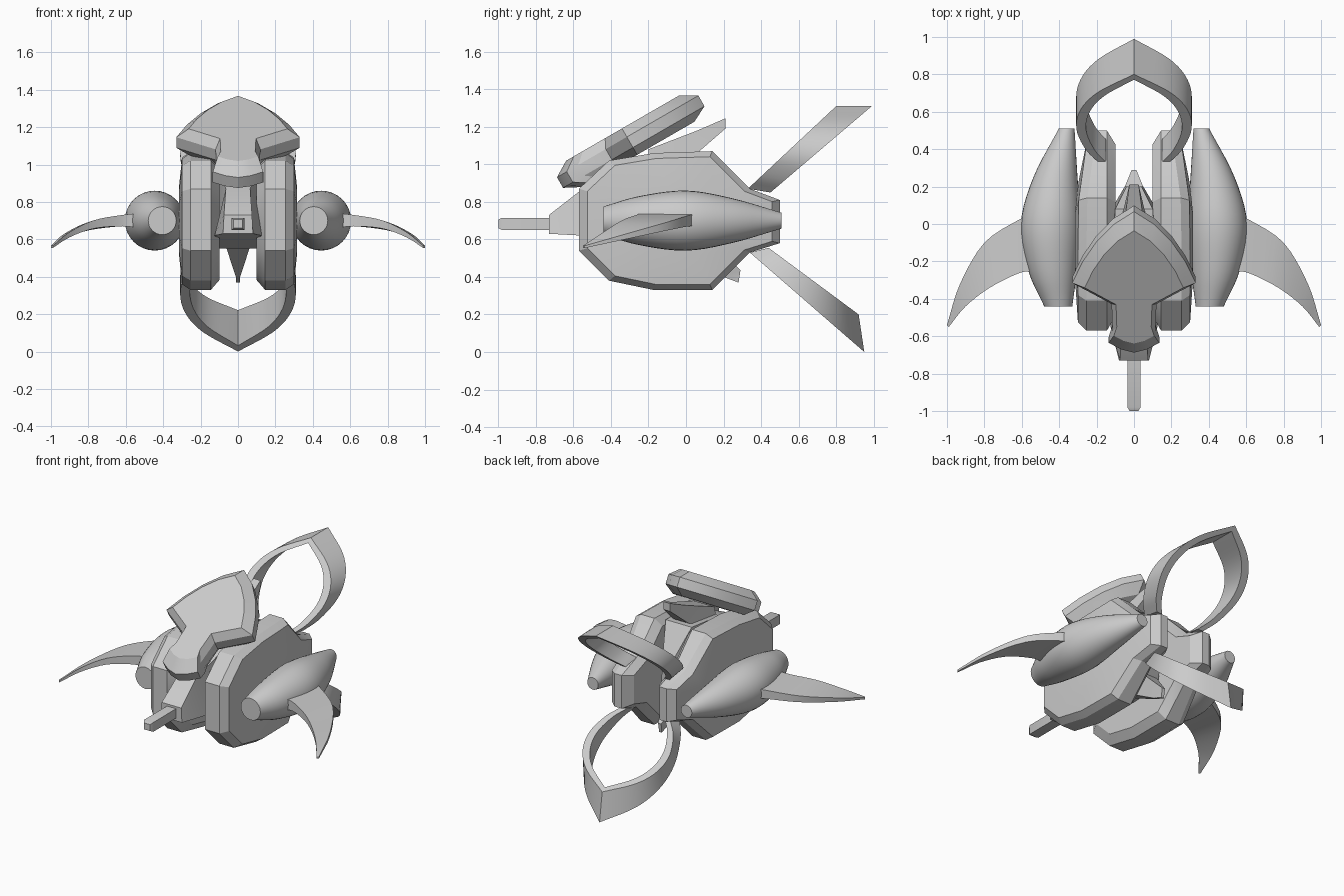
import bpy, bmesh, math
from mathutils import Vector

cube = bpy.data.objects.get("Cube")
if cube:
    bpy.data.objects.remove(cube)

grey = bpy.data.materials.new("hull_grey")
grey.use_nodes = True
grey.diffuse_color = (0.6, 0.6, 0.6, 1)
grey.node_tree.nodes["Principled BSDF"].inputs["Base Color"].default_value = (0.6, 0.6, 0.6, 1)


def loft(name, rings, mirror=False, angle=30):
    """Skin a list of equal-length rings and cap both ends."""
    bm = bmesh.new()
    rows = [[bm.verts.new(p) for p in ring] for ring in rings]
    n = len(rows[0])
    for a, b in zip(rows, rows[1:]):
        for i in range(n):
            j = (i + 1) % n
            bm.faces.new((a[i], a[j], b[j], b[i]))
    bm.faces.new(rows[0][::-1])
    bm.faces.new(rows[-1])
    bmesh.ops.recalc_face_normals(bm, faces=bm.faces)
    mesh = bpy.data.meshes.new(name)
    bm.to_mesh(mesh)
    bm.free()
    obj = bpy.data.objects.new(name, mesh)
    bpy.context.collection.objects.link(obj)
    mesh.materials.append(grey)
    bpy.ops.object.select_all(action="DESELECT")
    obj.select_set(True)
    bpy.context.view_layer.objects.active = obj
    bpy.ops.object.shade_smooth_by_angle(angle=math.radians(angle))
    if mirror:
        obj.modifiers.new("mirror", "MIRROR").use_mirror_merge = False
    return obj


def box_y(y, hw_low, hw_top, z0, z1):
    """Trapezoid section across the y axis."""
    return [(-hw_low, y, z0), (hw_low, y, z0), (hw_top, y, z1), (-hw_top, y, z1)]


def spline(points, steps):
    """Smooth sampled curve through the points."""
    pts = [Vector(p) for p in points]
    pts = [2 * pts[0] - pts[1]] + pts + [2 * pts[-1] - pts[-2]]
    out = []
    for i in range(1, len(pts) - 2):
        a, b, c, d = pts[i - 1:i + 3]
        for k in range(steps):
            t = k / steps
            out.append(0.5 * (2 * b + (c - a) * t + (2 * a - 5 * b + 4 * c - d) * t * t
                              + (3 * b - a - 3 * c + d) * t ** 3))
    return out + [pts[-2]]


# Side plates: bevelled slabs tapering towards the back
outline = [(-.57, .54), (-.57, .87), (-.41, 1.02), (-.17, 1.06), (.14, 1.07), (.34, .87),
           (.5, .81), (.5, .58), (.34, .53), (.14, .33), (-.17, .33), (-.41, .38)]
rings = []
for x, s in ((.10, .86), (.145, 1), (.255, 1), (.3, .92), (.315, .5)):
    ring = []
    for y, z in outline:
        taper = .14 * max(0, y * s - .1) if x > .2 else 0
        ring.append((x - taper, y * s - .02 * (1 - s), .7 + (z - .7) * s))
    rings.append(ring)
loft("side_plate", rings, True, 25)

# Pods: spindles with a slightly bowed axis (y, centre x, radius)
stations = spline([(-.44, .405, .075), (-.25, .435, .13), (0, .445, .16),
                   (.25, .42, .118), (.51, .36, .042)], 5)
rings = []
for y, cx, r in stations:
    angles = [math.tau * i / 32 for i in range(32)]
    rings.append([(cx + r * math.cos(a), y, .7 + r * math.sin(a)) for a in angles])
loft("pod", rings, True, 40)

# Wings: swept blades given by a back and a front edge
back = spline([(.54, .05, .7), (.62, .02, .7), (.8, -.1, .67), (.93, -.32, .615), (1, -.54, .56)], 4)
front = spline([(.54, -.25, .7), (.62, -.265, .7), (.77, -.34, .68), (.9, -.44, .625), (.99, -.55, .56)], 4)
rings = []
for i, (b, f) in enumerate(zip(back, front)):
    h = Vector((0, 0, .038 - .032 * i / (len(back) - 1)))
    rings.append([b - h, b + h, f + h, f - h])
loft("wing", rings, True)


# Tail hoops: pointed bands between two straight edge lines (y, z)
half = spline([(.19, 0, 0), (.26, .15, 0), (.308, .38, 0), (.285, .6, 0), (.19, .8, 0), (0, 1, 0)], 5)


def hoop(name, a0, a1, b0, b1):
    def at(x, t, p, q):
        return (x, p[0] + (q[0] - p[0]) * t, p[1] + (q[1] - p[1]) * t)
    side = []
    for x, t, _ in half:
        xi, ti = x * .86 - (.015 * (1 - t)), t * .94
        side.append((x, t, xi, ti))
    path = side + [(-x, t, -xi, ti) for x, t, xi, ti in side[-2::-1]]
    rings = [[at(x, t, a0, a1), at(x, t, b0, b1), at(xi, ti, b0, b1), at(xi, ti, a0, a1)]
             for x, t, xi, ti in path]
    loft(name, rings)


hoop("upper_tail_hoop", (.33, .87), (.80, 1.31), (.45, .85), (.99, 1.31))
hoop("lower_tail_hoop", (.34, .53), (.95, 0), (.44, .555), (.92, .20))

# Hood: tilted shield with scaled top and bottom caps
right = [(0, .44), (.11, .36), (.2, .255), (.275, .13), (.33, 0), (.12, -.13),
         (.115, -.3), (.135, -.37), (.07, -.41)]
shield = right + [(0, -.43)] + [(-x, v) for x, v in right[:0:-1]]
c, s = math.cos(math.radians(30)), math.sin(math.radians(30))
rings = [[(x * k, -.3 + v * k * c - w * s, 1.12 + v * k * s + w * c) for x, v in shield]
         for w, k in ((-.08, .8), (-.035, 1), (.03, 1), (.082, .8))]
loft("hood", rings, angle=20)

# Centre body between the plates
loft("core", [box_y(-.73, .08, .075, .63, .73), box_y(-.55, .125, .065, .62, .87),
              box_y(-.2, .13, .12, .55, 1.03), box_y(.08, .12, .1, .56, 1.05),
              box_y(.2, .05, .04, .66, .85)])

# Hood support reaching backwards
loft("upper_tail_fin", [box_y(-.2, .1, .08, .95, 1.08), box_y(.06, .06, .045, 1.06, 1.18),
                        box_y(.21, .025, .025, 1.19, 1.245)])

# Keel under the body
keel = [(.09, -.25, .1, .64, .64), (.012, .2, .29, .40, .435)]
rings = [[(-w, y0, z0), (w, y0, z0), (w, y1, z1), (-w, y1, z1)] for w, y0, y1, z0, z1 in keel]
rings.append([(-.01, .2, .4), (.01, .2, .4), (.01, .28, .37), (-.01, .28, .37)])
loft("keel_fin", rings)

# Nose barrel with a tapered tip
loft("barrel", [box_y(-1, .024, .024, .66, .705), box_y(-.98, .035, .035, .65, .715),
                box_y(-.6, .035, .035, .65, .715)])
